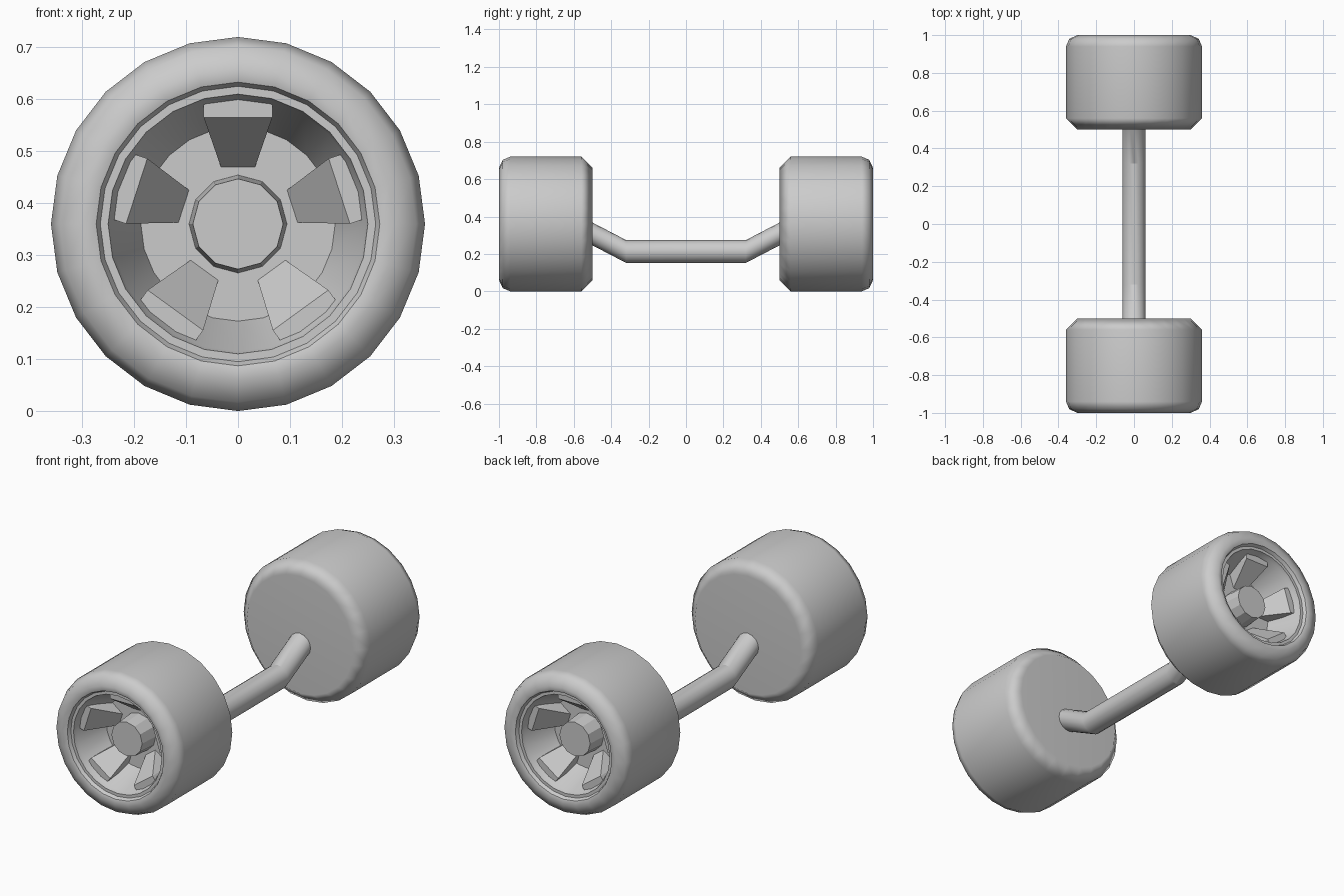
import bpy, bmesh
from math import sin, cos, pi, radians

if "Cube" in bpy.data.objects:
    bpy.data.objects.remove(bpy.data.objects["Cube"])

AXIS_Z = 0.36


def finish(bm, name, angle=None, mirror=True):
    mesh = bpy.data.meshes.new(name)
    bm.to_mesh(mesh)
    bm.free()
    obj = bpy.data.objects.new(name, mesh)
    bpy.context.collection.objects.link(obj)
    if angle:
        bpy.ops.object.select_all(action='DESELECT')
        obj.select_set(True)
        bpy.context.view_layer.objects.active = obj
        bpy.ops.object.shade_smooth_by_angle(angle=radians(angle))
    if mirror:  # the second wheel mirrors the first
        mod = obj.modifiers.new("other_wheel", 'MIRROR')
        mod.use_axis = (False, True, False)
        mod.use_mirror_merge = False
    if angle:
        mod = obj.modifiers.new("flat_caps", 'WEIGHTED_NORMAL')
        mod.keep_sharp = True
    return obj


def skin(bm, rings, caps):
    n = len(rings[0])
    for a, b in zip(rings, rings[1:]):
        for i in range(n):
            j = (i + 1) % n
            bm.faces.new((a[i], b[i], b[j], a[j]))
    if caps[0]:
        bm.faces.new(rings[0])
    if caps[1]:
        bm.faces.new(rings[-1][::-1])


def revolve(name, profile, sides, caps, angle):
    """Spin (y, radius) points, ordered back to front, around the wheel axis."""
    bm = bmesh.new()
    rings = [[bm.verts.new((r * sin(2 * pi * i / sides), y,
                            AXIS_Z + r * cos(2 * pi * i / sides)))
              for i in range(sides)] for y, r in profile]
    skin(bm, rings, caps)
    return finish(bm, name, angle)


# Tyre: closed inner face, chamfered shoulders, open outer face
revolve("tyre", [(-0.5, 0.30), (-0.56, 0.36), (-0.94, 0.36), (-0.98, 0.343),
                 (-1.0, 0.30), (-0.992, 0.273)], 24, (True, False), 50)

# Rim: stepped lip and conical well with a flat floor
revolve("rim", [(-0.992, 0.273), (-0.975, 0.265), (-0.975, 0.25),
                (-0.955, 0.245), (-0.80, 0.187)], 24, (False, True), 30)

# Hub: slightly tapered centre boss
revolve("hub", [(-0.79, 0.095), (-0.90, 0.087)], 12, (True, True), 20)

# Spokes: five wedges sloping from the lip down to the floor
bm = bmesh.new()
section = [(0.11, -0.80, 0.033), (0.11, -0.79, 0.033), (0.205, -0.94, 0.066),
           (0.205, -0.79, 0.066), (0.24, -0.94, 0.066), (0.24, -0.79, 0.066)]
for k in range(5):
    a = 2 * pi * k / 5
    verts = [bm.verts.new((r * sin(a) + s * w * cos(a), y,
                           AXIS_Z + r * cos(a) - s * w * sin(a)))
             for r, y, w in section for s in (-1, 1)]
    bmesh.ops.convex_hull(bm, input=verts)
bmesh.ops.dissolve_limit(bm, angle_limit=0.02, verts=bm.verts[:], edges=bm.edges[:])
bmesh.ops.recalc_face_normals(bm, faces=bm.faces[:])
finish(bm, "spokes")

# Axle: dropped bar with cranked ends running into the wheels
bm = bmesh.new()
R, N = 0.061, 16
rings = [[bm.verts.new((R * sin(2 * pi * i / N), y, z + R * cos(2 * pi * i / N)))
          for i in range(N)]
         for y, z in [(0.52, 0.317), (0.32, 0.213), (-0.32, 0.213), (-0.52, 0.317)]]
skin(bm, rings, (True, True))
finish(bm, "axle", 26, mirror=False)
